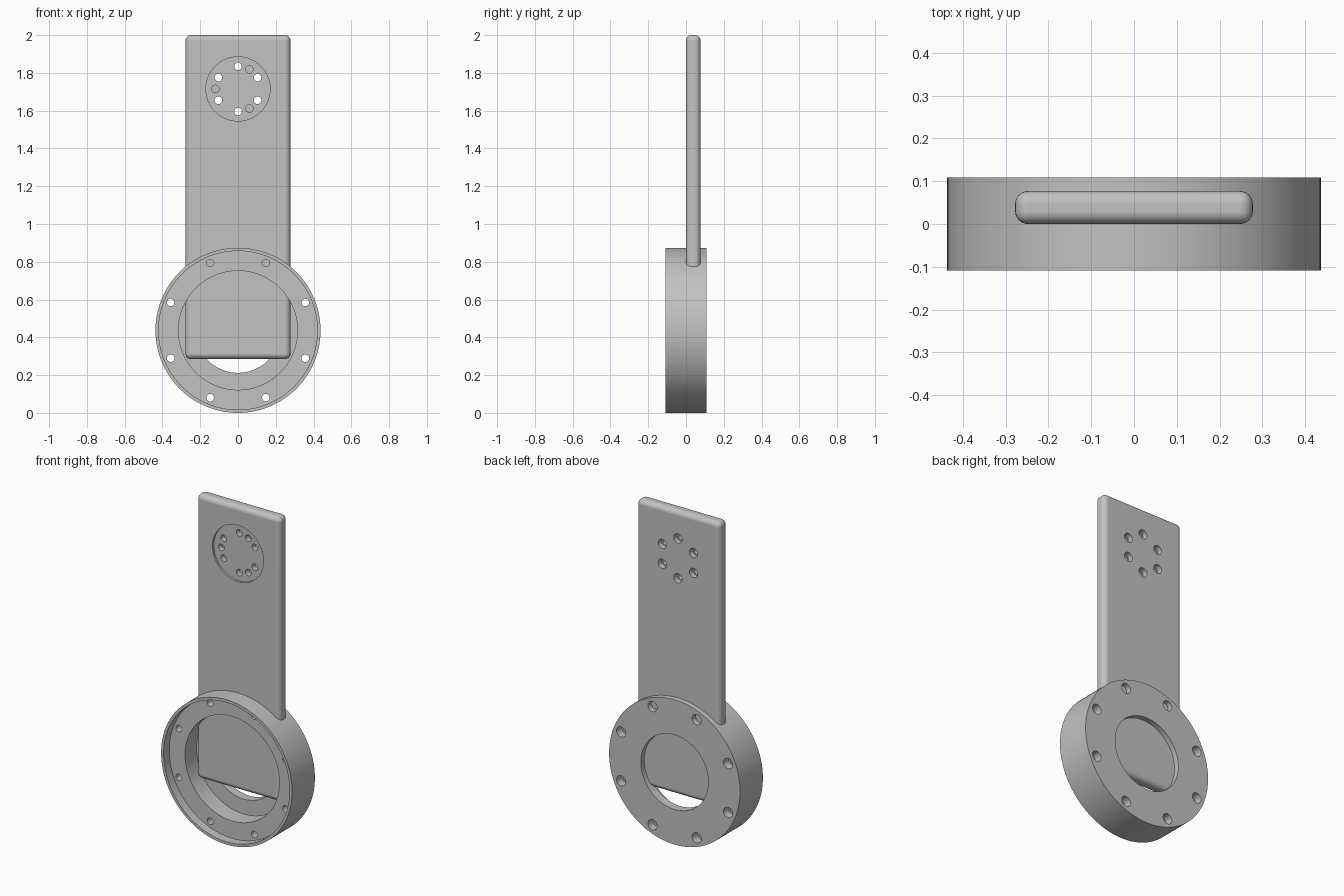
import bpy, bmesh, math
from mathutils import Matrix, Vector

if "Cube" in bpy.data.objects:
    bpy.data.objects.remove(bpy.data.objects["Cube"])

metal = bpy.data.materials.new("plain_grey")
metal.use_nodes = True
grey = (0.54, 0.54, 0.54, 1)
metal.diffuse_color = grey
metal.node_tree.nodes["Principled BSDF"].inputs["Base Color"].default_value = grey


def finish(bm, name):
    bmesh.ops.remove_doubles(bm, verts=bm.verts, dist=1e-5)
    bmesh.ops.recalc_face_normals(bm, faces=bm.faces)
    mesh = bpy.data.meshes.new(name)
    bm.to_mesh(mesh)
    bm.free()
    mesh.materials.append(metal)
    obj = bpy.data.objects.new(name, mesh)
    bpy.context.collection.objects.link(obj)
    return obj


def lathe(bm, profile, x, z, steps, closed=False):
    """Revolve (radius, y) points around a front-to-back axis through x, z."""
    verts = [bm.verts.new((x + r, y, z)) for r, y in profile]
    pairs = list(zip(verts, verts[1:]))
    if closed:
        pairs.append((verts[-1], verts[0]))
    edges = [bm.edges.new(p) for p in pairs]
    bmesh.ops.spin(bm, geom=verts + edges, cent=(x, 0, z), axis=(0, 1, 0),
                   angle=math.tau, steps=steps)


def circle_of_pins(name, profile, centre_z, radius, count, start):
    bm = bmesh.new()
    for i in range(count):
        a = math.radians(start) + math.tau * i / count
        lathe(bm, profile, radius * math.cos(a), centre_z + radius * math.sin(a), 24)
    return finish(bm, name)


def cut(obj, cutters):
    for cutter in cutters:
        cutter.hide_render = True
        mod = obj.modifiers.new("cut", 'BOOLEAN')
        mod.operation = 'DIFFERENCE'
        mod.solver = 'EXACT'
        mod.object = cutter
    bpy.context.view_layer.objects.active = obj
    for mod in list(obj.modifiers):
        bpy.ops.object.modifier_apply(modifier=mod.name)
    for cutter in cutters:
        bpy.data.objects.remove(cutter)


def smooth(obj):
    bpy.ops.object.select_all(action='DESELECT')
    obj.select_set(True)
    bpy.context.view_layer.objects.active = obj
    bpy.ops.object.shade_smooth_by_angle(angle=math.radians(30))
    mod = obj.modifiers.new("even_shading", 'WEIGHTED_NORMAL')
    mod.keep_sharp = True


# Flanged ring: front lip, bolt shoulder, deep cavity and holed back wall
R = 0.437
BACK = 0.109
bm = bmesh.new()
lathe(bm, [(R, -BACK), (R, BACK), (0.225, BACK), (0.225, 0.055),
           (0.315, 0.055), (0.315, -0.055), (0.42, -0.055), (0.42, -BACK)],
      0, R, 128, closed=True)
ring = finish(bm, "flanged_ring")
bolt = [(0, -0.2), (0.02, -0.2), (0.02, 0.06), (0.031, 0.06), (0.031, 0.2), (0, 0.2)]
cut(ring, [circle_of_pins("ring_bolt_cutter", bolt, R, 0.386, 8, 22.5)])
smooth(ring)

# Upright arm plate with rounded edges
low, high, thick = 0.285, 2.0, 0.077
bm = bmesh.new()
bmesh.ops.create_cube(bm, size=1, matrix=Matrix.LocRotScale(
    Vector((0, thick / 2, (low + high) / 2)), None, Vector((0.556, thick, high - low))))
arm = finish(bm, "arm_plate")
bevel = arm.modifiers.new("round", 'BEVEL')
bevel.width = 0.03
bevel.segments = 6

# Shallow round seat, counterbored through holes and blind pin holes
HUB = 1.715
seat = [(0, -0.1), (0.17, -0.1), (0.17, 0.012), (0, 0.012)]
screw = [(0, -0.1), (0.02, -0.1), (0.02, 0.045), (0.028, 0.045), (0.028, 0.2), (0, 0.2)]
pin = [(0, -0.1), (0.02, -0.1), (0.02, 0.045), (0, 0.045)]
bm = bmesh.new()
lathe(bm, seat, 0, HUB, 64)
cut(arm, [finish(bm, "seat_cutter"),
          circle_of_pins("screw_cutter", screw, HUB, 0.12, 6, 30),
          circle_of_pins("pin_cutter", pin, HUB, 0.12, 3, 60)])
smooth(arm)
